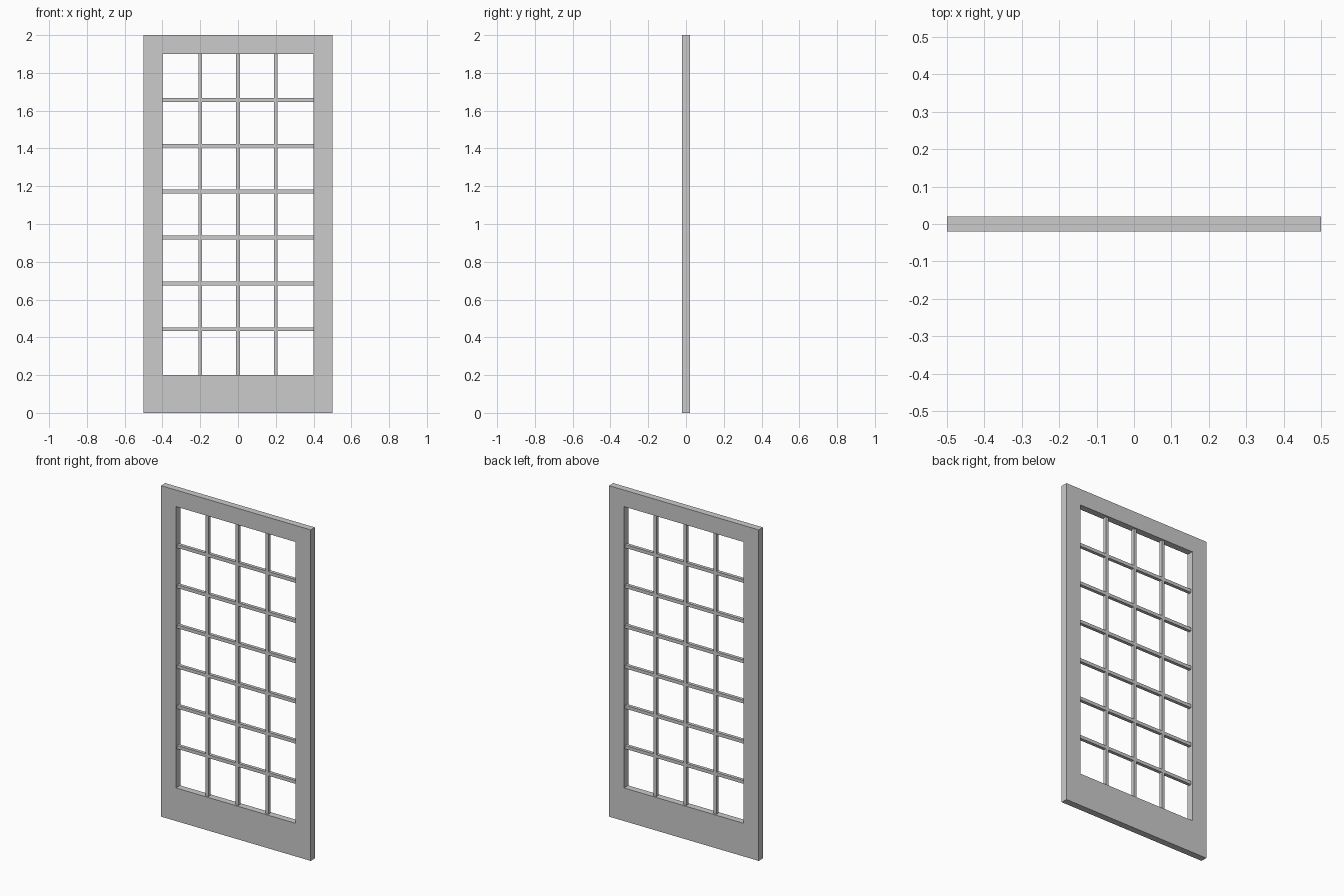
import bpy

if "Cube" in bpy.data.objects:
    bpy.data.objects.remove(bpy.data.objects["Cube"])

W, H, D = 1.0, 2.0, 0.04            # overall door size
X, Z0, Z1 = 0.4, 0.2, 1.9           # glazed opening
BAR = 0.02                          # square glazing bar section
COLS, ROWS = 4, 7


def rect(x, z0, z1):
    y = -D / 2
    return [(-x, y, z0), (x, y, z0), (x, y, z1), (-x, y, z1)]


def bar(name, loc, size):
    bpy.ops.mesh.primitive_cube_add(size=1, location=loc)
    ob = bpy.context.object
    ob.name = name
    ob.scale = size
    return ob


# Door frame: a ring between outer edge and opening, thickened backwards
mesh = bpy.data.meshes.new("door_frame")
ring = [(i, (i + 1) % 4, 4 + (i + 1) % 4, 4 + i) for i in range(4)]
mesh.from_pydata(rect(W / 2, 0, H) + rect(X, Z0, Z1), [], ring)
frame = bpy.data.objects.new("door_frame", mesh)
bpy.context.collection.objects.link(frame)
solid = frame.modifiers.new("thickness", 'SOLIDIFY')
solid.thickness = D
solid.offset = -1

# Vertical glazing bars
for i in range(1, COLS):
    x = -X + 2 * X * i / COLS
    bar(f"vertical_bar_{i}", (x, 0, (Z0 + Z1) / 2), (BAR, BAR, Z1 - Z0))

# Horizontal glazing bars
for i in range(1, ROWS):
    z = Z0 + (Z1 - Z0) * i / ROWS
    bar(f"horizontal_bar_{i}", (0, 0, z), (2 * X, BAR, BAR))
